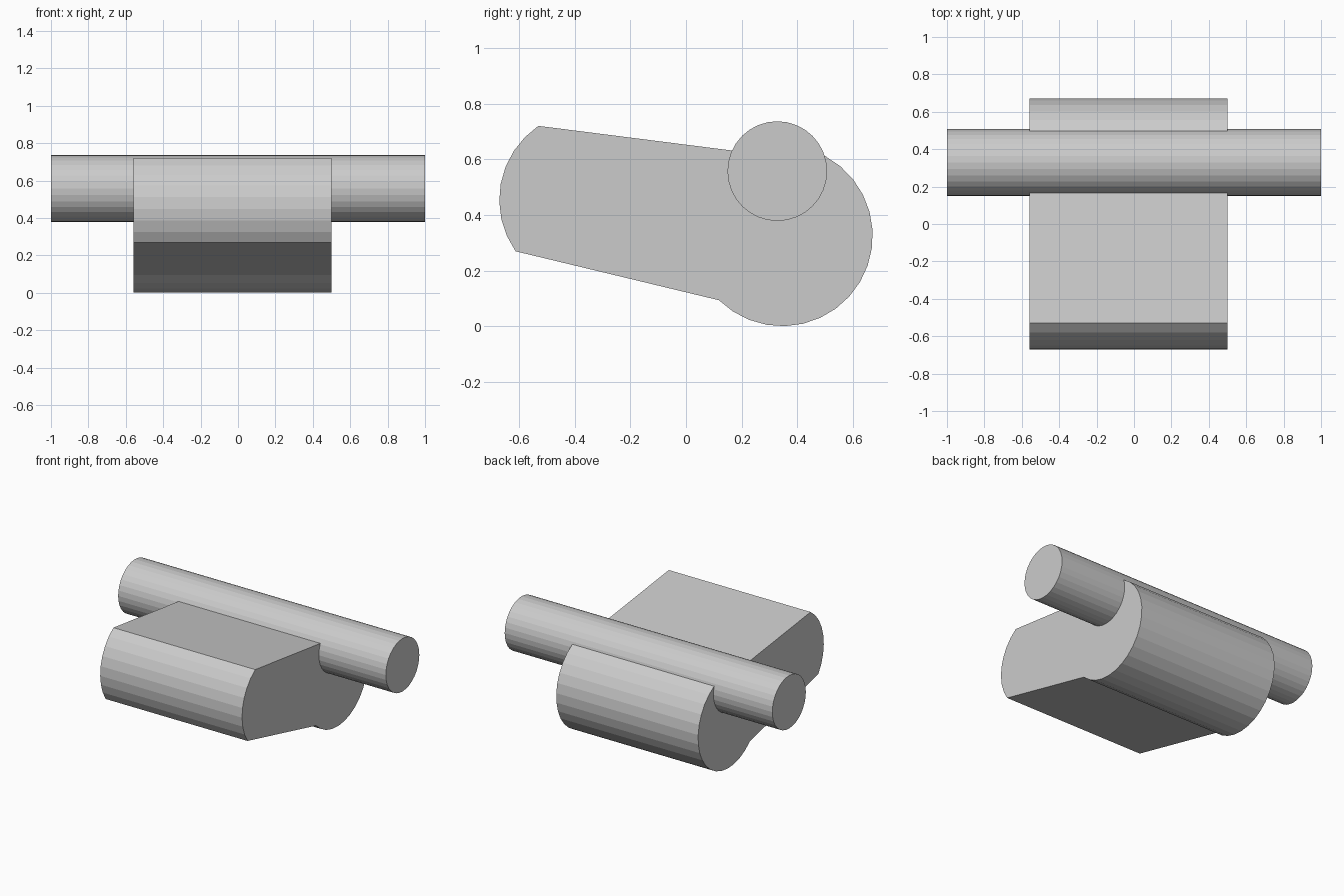
import bpy, bmesh
from math import cos, sin, radians

if "Cube" in bpy.data.objects:
    bpy.data.objects.remove(bpy.data.objects["Cube"])


def arc(cy, cz, r, a0, a1, n):
    """Points on an arc in the YZ plane, angles in degrees."""
    return [(cy + r * cos(radians(a0 + (a1 - a0) * i / n)),
             cz + r * sin(radians(a0 + (a1 - a0) * i / n))) for i in range(n + 1)]


def extrude_x(name, profile, x0, x1):
    """Solid prism from a counter-clockwise YZ profile."""
    bm = bmesh.new()
    face = bm.faces.new([bm.verts.new((x0, y, z)) for y, z in profile])
    new = bmesh.ops.extrude_face_region(bm, geom=[face], use_keep_orig=True)["geom"]
    verts = [g for g in new if isinstance(g, bmesh.types.BMVert)]
    bmesh.ops.translate(bm, verts=verts, vec=(x1 - x0, 0, 0))
    bmesh.ops.recalc_face_normals(bm, faces=bm.faces)
    mesh = bpy.data.meshes.new(name)
    bm.to_mesh(mesh)
    bm.free()
    obj = bpy.data.objects.new(name, mesh)
    bpy.context.collection.objects.link(obj)
    return obj


# Lever body: large round hub, tapered arm and rounded front nose
hub = arc(0.346, 0.326, 0.325, -134.5, 61.5, 17)
seat = [(0.165, 0.632)]  # top of arm, meets the hub inside the pin
nose = arc(-0.35, 0.455, 0.321, 124.2, 215.2, 8)
extrude_x("lever_body", hub + seat + nose, -0.56, 0.5)

# Long pin lying across the hub
extrude_x("cross_pin", arc(0.328, 0.558, 0.179, 0, 348.75, 31), -1, 1)
